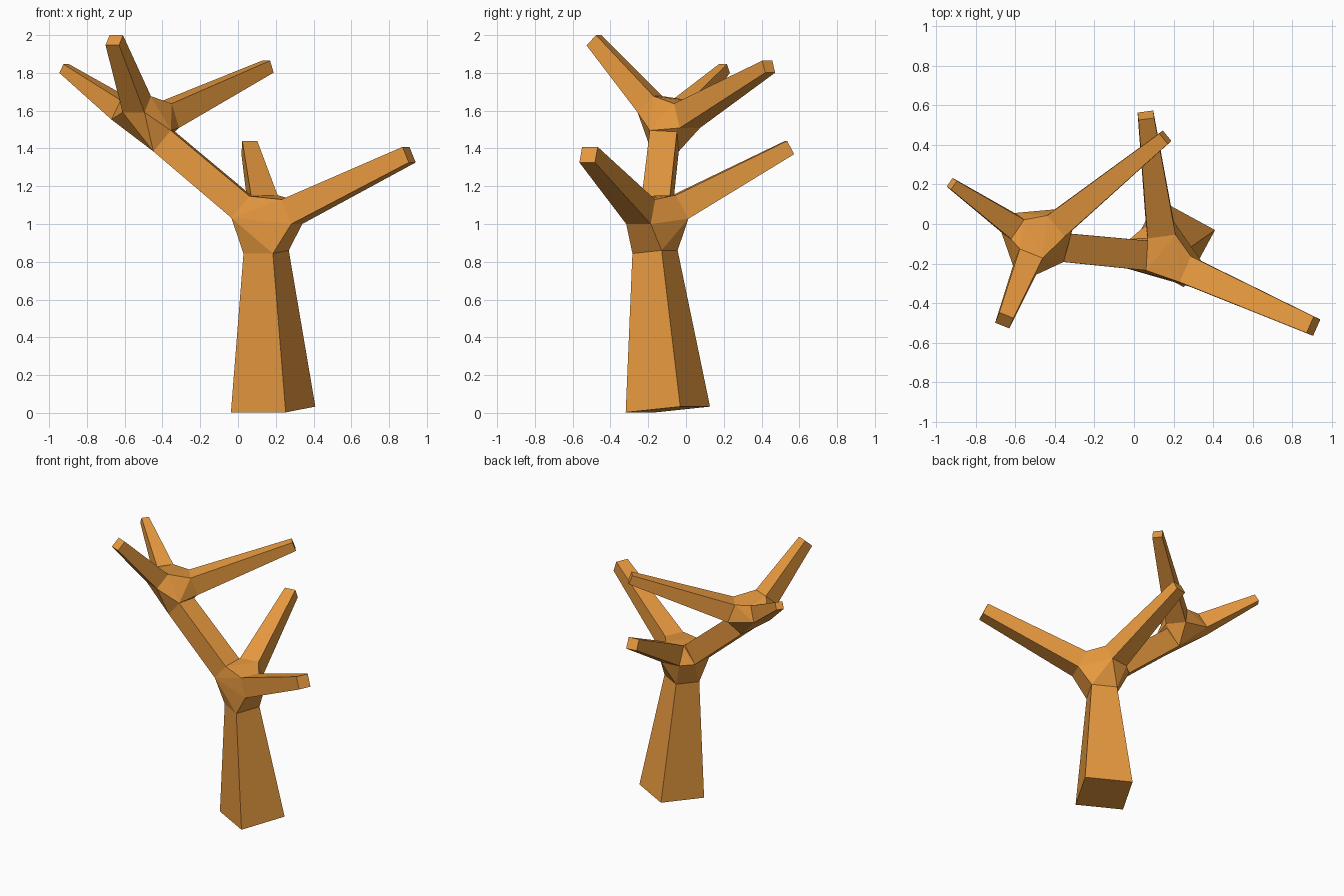
import bpy, bmesh
from mathutils import Vector

if "Cube" in bpy.data.objects:
    bpy.data.objects.remove(bpy.data.objects["Cube"])

bm = bmesh.new()


def ring(centre, axis, size):
    """Square cross-section perpendicular to the limb, two edges level."""
    u = Vector((-axis.y, axis.x, 0)).normalized() * size / 2
    v = axis.cross(u).normalized() * size / 2
    return [bm.verts.new(centre + a * u + b * v)
            for a, b in ((-1, -1), (1, -1), (1, 1), (-1, 1))]


def limb(start, end, size0, size1, cap_start=False, cap_end=True):
    """Tapered four-sided limb; returns its two end rings."""
    start, end = Vector(start), Vector(end)
    axis = (end - start).normalized()
    r0, r1 = ring(start, axis, size0), ring(end, axis, size1)
    for i in range(4):
        j = (i + 1) % 4
        bm.faces.new((r0[i], r0[j], r1[j], r1[i]))
    if cap_start:
        bm.faces.new(r0[::-1])
    if cap_end:
        bm.faces.new(r1)
    return r0, r1


def joint(*rings):
    """Convex knot joining limb rings, left open where the limbs attach."""
    hull = bmesh.ops.convex_hull(bm, input=[v for r in rings for v in r],
                                 use_existing_faces=False)
    inner = [f for f in hull["geom"] if isinstance(f, bmesh.types.BMFace)
             and any(set(f.verts) <= set(r) for r in rings)]
    bmesh.ops.delete(bm, geom=inner, context='FACES_ONLY')


# Trunk and the bough that carries the upper fork
_, trunk_top = limb((.186, -.096, .018), (.149, -.164, .852), .33, .177, True, False)
bough_base, bough_top = limb((.02, -.155, 1.09), (-.395, -.115, 1.44), .15, .145, False, False)

# Lower branches
right_base, _ = limb((.285, -.24, 1.065), (.906, -.516, 1.367), .142, .09)
back_base, _ = limb((.135, -.03, 1.09), (.06, .549, 1.405), .142, .08)

# Upper branches
upper_right, _ = limb((-.375, .005, 1.573), (.158, .438, 1.833), .138, .068)
upper_front, _ = limb((-.536, -.191, 1.634), (-.655, -.487, 1.973), .125, .077)
upper_left, _ = limb((-.612, -.01, 1.604), (-.92, .203, 1.823), .118, .053)

# Knots
joint(trunk_top, bough_base, right_base, back_base)
joint(bough_top, upper_right, upper_front, upper_left)

bmesh.ops.dissolve_limit(bm, angle_limit=.03, verts=bm.verts[:], edges=bm.edges[:])
bmesh.ops.recalc_face_normals(bm, faces=bm.faces[:])

mesh = bpy.data.meshes.new("bare_tree")
bm.to_mesh(mesh)
bm.free()
tree = bpy.data.objects.new("bare_tree", mesh)
bpy.context.collection.objects.link(tree)

bark = bpy.data.materials.new("bark")
bark.diffuse_color = (.8, .32, .05, 1)
bark.use_nodes = True
bark.node_tree.nodes["Principled BSDF"].inputs["Base Color"].default_value = bark.diffuse_color
mesh.materials.append(bark)
